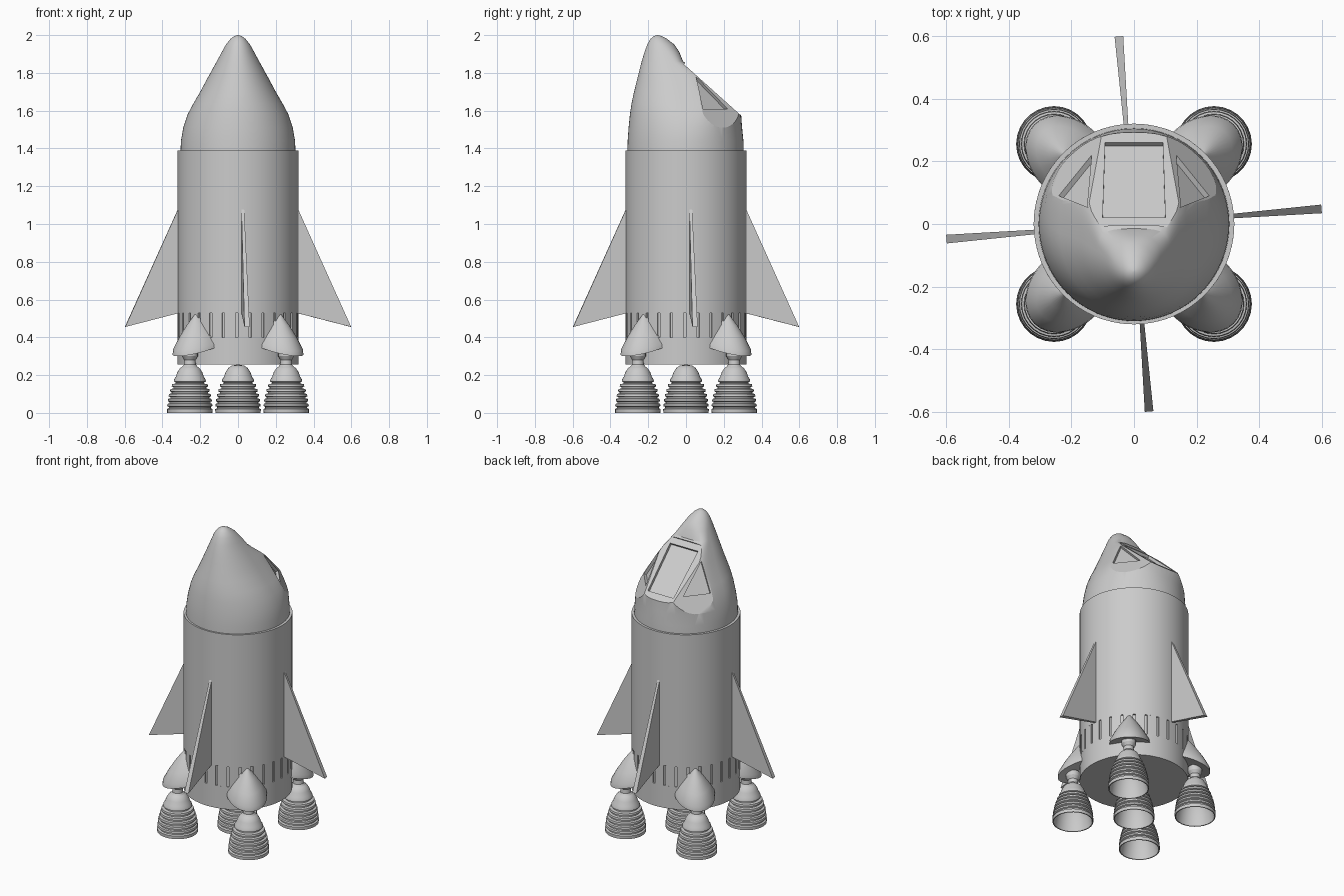
import bpy, bmesh, math
from mathutils import Vector, Matrix

if "Cube" in bpy.data.objects:
    bpy.data.objects.remove(bpy.data.objects["Cube"])

GREY = (0.6, 0.6, 0.6, 1)
grey = bpy.data.materials.new("hull_grey")
grey.use_nodes = True
grey.diffuse_color = GREY
grey.node_tree.nodes["Principled BSDF"].inputs["Base Color"].default_value = GREY


def finish(bm, name, smooth=30):
    """Turn a bmesh into a named, shaded object."""
    bmesh.ops.remove_doubles(bm, verts=bm.verts, dist=1e-5)
    bmesh.ops.recalc_face_normals(bm, faces=bm.faces)
    mesh = bpy.data.meshes.new(name)
    bm.to_mesh(mesh)
    bm.free()
    mesh.materials.append(grey)
    ob = bpy.data.objects.new(name, mesh)
    bpy.context.collection.objects.link(ob)
    if smooth:
        shade(ob, smooth)
    return ob


def shade(ob, angle):
    bpy.ops.object.select_all(action='DESELECT')
    ob.select_set(True)
    bpy.context.view_layer.objects.active = ob
    bpy.ops.object.shade_smooth_by_angle(angle=math.radians(angle))


def skin(bm, rings, closed=True):
    """Join successive rings of points with quads."""
    rows = [[bm.verts.new(p) for p in ring] for ring in rings]
    n = len(rows[0])
    for low, high in zip(rows, rows[1:]):
        for i in range(n if closed else n - 1):
            j = (i + 1) % n
            bm.faces.new((low[i], low[j], high[j], high[i]))
    return rows


def lathe(bm, profile, sides, centre=(0, 0)):
    rings = [[(centre[0] + r * math.cos(math.tau * i / sides),
               centre[1] + r * math.sin(math.tau * i / sides), z)
              for i in range(sides)] for r, z in profile]
    return skin(bm, rings)


def prism(points, low, high, name):
    """Extrude a polygon along its upward normal."""
    pts = [Vector(p) for p in points]
    normal = (pts[1] - pts[0]).cross(pts[2] - pts[0]).normalized()
    if normal.z < 0:
        normal.negate()
    bm = bmesh.new()
    rows = skin(bm, [[p + normal * d for p in pts] for d in (low, high)])
    for row in rows:
        bm.faces.new(row)
    return finish(bm, name, 0)


def carve(target, cutter):
    mod = target.modifiers.new("cut", 'BOOLEAN')
    mod.operation, mod.solver, mod.object = 'DIFFERENCE', 'EXACT', cutter
    bpy.context.view_layer.objects.active = target
    bpy.ops.object.modifier_apply(modifier=mod.name)
    bpy.data.objects.remove(cutter)


# Main hull with a recessed band near the bottom
R, CORE = 0.32, 0.311
bm = bmesh.new()
rows = lathe(bm, [(R, 0.255), (R, 0.40), (CORE, 0.40), (CORE, 0.53),
                  (R, 0.53), (R, 1.39)], 64)
bm.faces.new(rows[0])
bm.faces.new(rows[-1])
finish(bm, "hull")

# Raised ribs filling the band
bm = bmesh.new()
RIBS = 28
for k in range(RIBS):
    arc = [math.tau * (k + f) / RIBS for f in (0, 0.4, 0.8)]
    rings = [[(r * math.cos(a), r * math.sin(a), z) for a in arc]
             for r, z in ((CORE, 0.4), (R, 0.4), (R, 0.53), (CORE, 0.53))]
    rows = skin(bm, rings, closed=False)
    for end in (0, -1):
        bm.faces.new([row[end] for row in rows])
finish(bm, "band_ribs")

# Nose: height, half width, front y, back y, widest y, back squareness
SECTIONS = [
    (1.37, .305, -.31, .306, 0, 2), (1.44, .302, -.309, .304, 0, 2),
    (1.51, .29, -.304, .297, 0, 2.1), (1.58, .267, -.297, .292, -.01, 2.5),
    (1.64, .235, -.288, .27, -.03, 2.8), (1.7, .2, -.275, .2, -.04, 3),
    (1.76, .168, -.26, .13, -.055, 3.5), (1.8, .146, -.25, .085, -.07, 4),
    (1.86, .113, -.235, -.015, -.09, 3.5), (1.91, .086, -.22, -.035, -.11, 2.5),
    (1.95, .064, -.205, -.062, -.13, 2), (1.98, .04, -.188, -.1, -.145, 2),
    (1.995, .02, -.17, -.13, -.15, 2), (2, .003, -.153, -.147, -.15, 2),
]


def section(z, half, front, back, mid, power, sides=64):
    ring = []
    for i in range(sides):
        c, s = math.cos(math.tau * i / sides), math.sin(math.tau * i / sides)
        e = 2 / power if s > 0 else 1
        depth = back - mid if s > 0 else mid - front
        ring.append((half * math.copysign(abs(c) ** e, c),
                     mid + depth * math.copysign(abs(s) ** e, s), z))
    return ring


bm = bmesh.new()
rows = skin(bm, [section(*s) for s in SECTIONS])
bm.faces.new(rows[0])
bm.faces.new(rows[-1])
nose = finish(bm, "nose", 0)


# Cockpit: flatten the window planes, then recess the panes
def on_slope(x, y):
    return (x, y, 1.845 - 0.897 * (y + 0.01))


carve(nose, prism([on_slope(x, y) for x, y in
                   ((-.3, -.01), (.3, -.01), (.3, .4), (-.3, .4))], 0, .3, "cutter"))
panes = [[on_slope(x, y) for x, y in ((-.1, .02), (.1, .02), (.092, .26), (-.092, .26))]]
for side in (-1, 1):
    tri = [Vector((side * x, y, z)) for x, y, z in
           ((.135, .22, 1.61), (.24, .09, 1.61), (.15, .055, 1.78))]
    mid = sum(tri, Vector()) / 3
    carve(nose, prism([mid + (p - mid) * 3 for p in tri], 0, .2, "cutter"))
    panes.append(tri)
for pane in panes:
    carve(nose, prism(pane, -.018, .1, "cutter"))
shade(nose, 24)

# Four swept fins, thicker toward the tip
for k, name in enumerate(("left", "back", "right", "front")):
    bm = bmesh.new()
    sides = [[(r, s * r * 0.023, z) for r, z in ((.3, 1.12), (.6, .455), (.3, .532))]
             for s in (-1, 1)]
    for row in skin(bm, sides):
        bm.faces.new(row)
    bm.transform(Matrix.Rotation(math.radians(90 * k + 4.6), 4, 'Z'))
    finish(bm, name + "_fin", 0)

# Ribbed, hollow engine bells
BELL = [(.12, 0), (.121, .02)]
for k in range(6):
    z = 0.025 + 0.026 * k
    r = 0.121 - 1.5 * z * z
    BELL += [(r - .009, z), (r - .009, z + .007), (r, z + .011), (r - .002, z + .023)]
BELL += [(.075, .19), (.066, .215), (.052, .237), (.033, .25), (.001, .256)]
INSIDE = [(.001, .22), (.05, .2), (.085, .13), (.105, .06), (.114, 0), (.12, 0)]
OFFSET = 0.255


def engine(name, x, y):
    bm = bmesh.new()
    lathe(bm, INSIDE + BELL[1:], 28, (x, y))
    finish(bm, name)


engine("centre_engine", 0, 0)

# Outer engines with necks and slanted fairings
for k, name in enumerate(("back_left", "back_right", "front_right", "front_left")):
    turn = math.radians(45 + 90 * k)
    x, y = (OFFSET * math.sqrt(2) * f(turn) for f in (math.cos, math.sin))
    engine(name + "_engine", x, y)
    bm = bmesh.new()
    lathe(bm, [(.045, .24), (.032, .255), (.03, .28), (.042, .3), (.042, .33)], 20, (x, y))
    finish(bm, name + "_neck")

    bm = bmesh.new()
    rings = []
    for size, lift in ((1, 0), (.97, .12), (.72, .4), (.4, .7), (.02, 1)):
        ring = []
        for i in range(17):
            a = math.pi * (i / 16 - 0.5)
            base = 0.345 - 0.045 * math.cos(a)
            ring.append((.29 + .02 * lift + .16 * size * math.cos(a),
                         .12 * size * math.sin(a), base + (.53 - base) * lift))
        rings.append(ring)
    rows = skin(bm, rings)
    hub = bm.verts.new((.33, 0, .34))
    for i in range(17):
        bm.faces.new((rows[0][i], rows[0][(i + 1) % 17], hub))
    bm.faces.new(rows[-1])
    bm.transform(Matrix.Rotation(turn, 4, 'Z'))
    finish(bm, name + "_fairing", 40)
